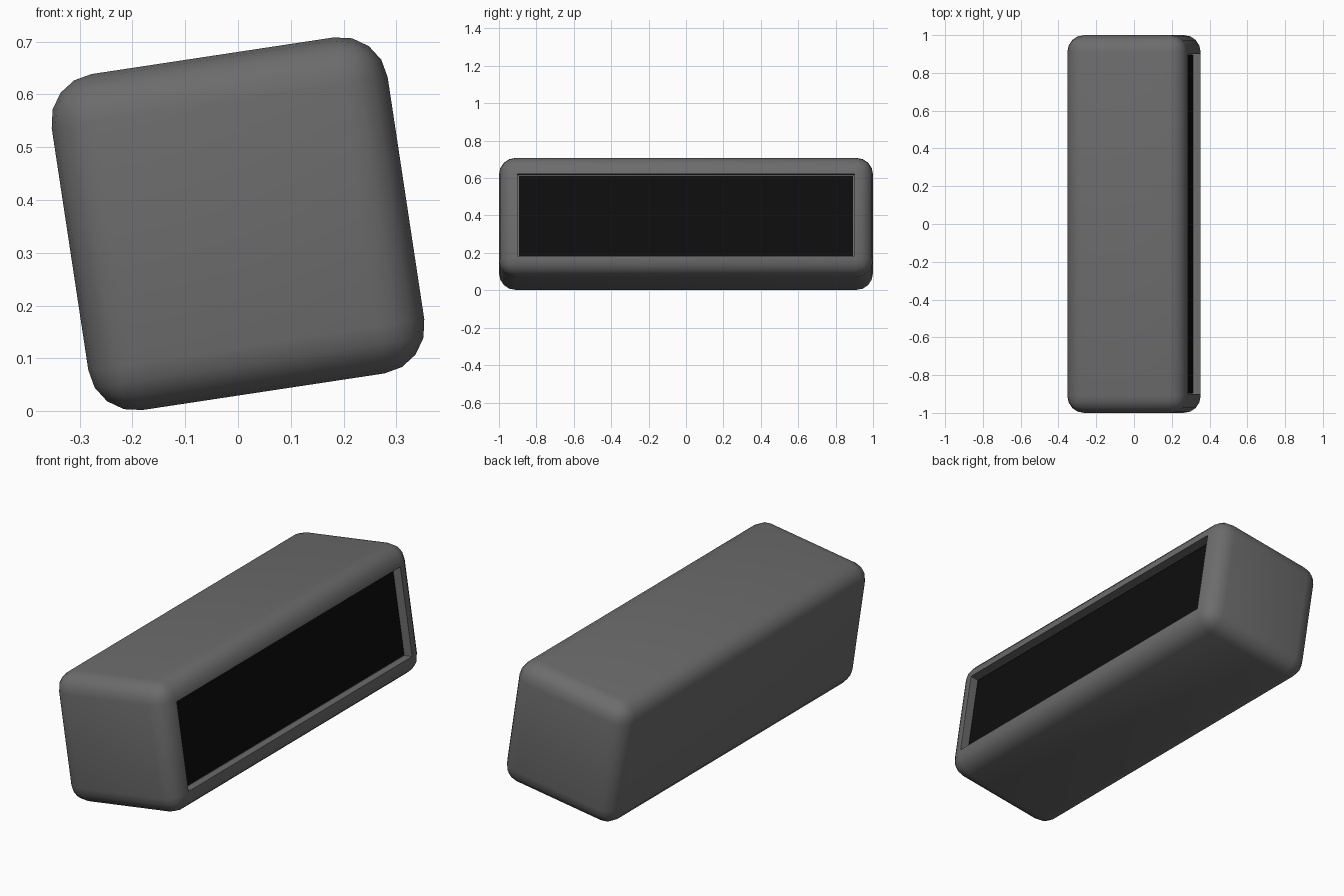
import bpy, bmesh, math
from mathutils import Matrix

if "Cube" in bpy.data.objects:
    bpy.data.objects.remove(bpy.data.objects["Cube"])

HALF, RADIUS, RIM, DEPTH = 0.322, 0.09, 0.01, 0.045
TILT = Matrix.Translation((0, 0, 0.355)) @ Matrix.Rotation(math.radians(-8.6), 4, 'Y')


def material(name, value):
    mat = bpy.data.materials.new(name)
    mat.use_nodes = True
    colour = (value, value, value, 1)
    mat.diffuse_color = colour
    mat.node_tree.nodes["Principled BSDF"].inputs["Base Color"].default_value = colour
    return mat


def box(size, centre=(0, 0, 0)):
    bm = bmesh.new()
    bmesh.ops.create_cube(bm, size=1)
    bmesh.ops.scale(bm, vec=size, verts=bm.verts)
    bmesh.ops.translate(bm, vec=centre, verts=bm.verts)
    return bm


def finish(bm, name, mat):
    bmesh.ops.recalc_face_normals(bm, faces=bm.faces)
    mesh = bpy.data.meshes.new(name)
    bm.to_mesh(mesh)
    bm.free()
    mesh.materials.append(mat)
    obj = bpy.data.objects.new(name, mesh)
    bpy.context.collection.objects.link(obj)
    obj.matrix_world = TILT
    return obj


# Rounded case with a recess sunk into its +x side
bm = box((2 * HALF, 2, 2 * HALF))
bmesh.ops.bevel(bm, geom=bm.edges[:], offset=RADIUS, segments=4,
                profile=0.5, affect='EDGES')
bm.normal_update()
front = max((f for f in bm.faces if f.normal.x > 0.99), key=lambda f: f.calc_area())
bmesh.ops.inset_region(bm, faces=[front], thickness=RIM, use_even_offset=True)
walls = bmesh.ops.extrude_face_region(bm, geom=[front])
bmesh.ops.delete(bm, geom=[front], context='FACES_ONLY')
bmesh.ops.translate(bm, vec=(-DEPTH, 0, 0),
                    verts=[v for v in walls["geom"] if isinstance(v, bmesh.types.BMVert)])
case = finish(bm, "case", material("dark grey", 0.15))
bpy.ops.object.select_all(action='DESELECT')
case.select_set(True)
bpy.context.view_layer.objects.active = case
bpy.ops.object.shade_smooth_by_angle(angle=math.radians(40))

# Black panel lying on the floor of the recess
gap = 0.006
opening = RADIUS + RIM + gap
finish(box((0.006, 2 * (1 - opening), 2 * (HALF - opening)), (HALF - DEPTH + 0.002, 0, 0)),
       "panel", material("black", 0.004))
